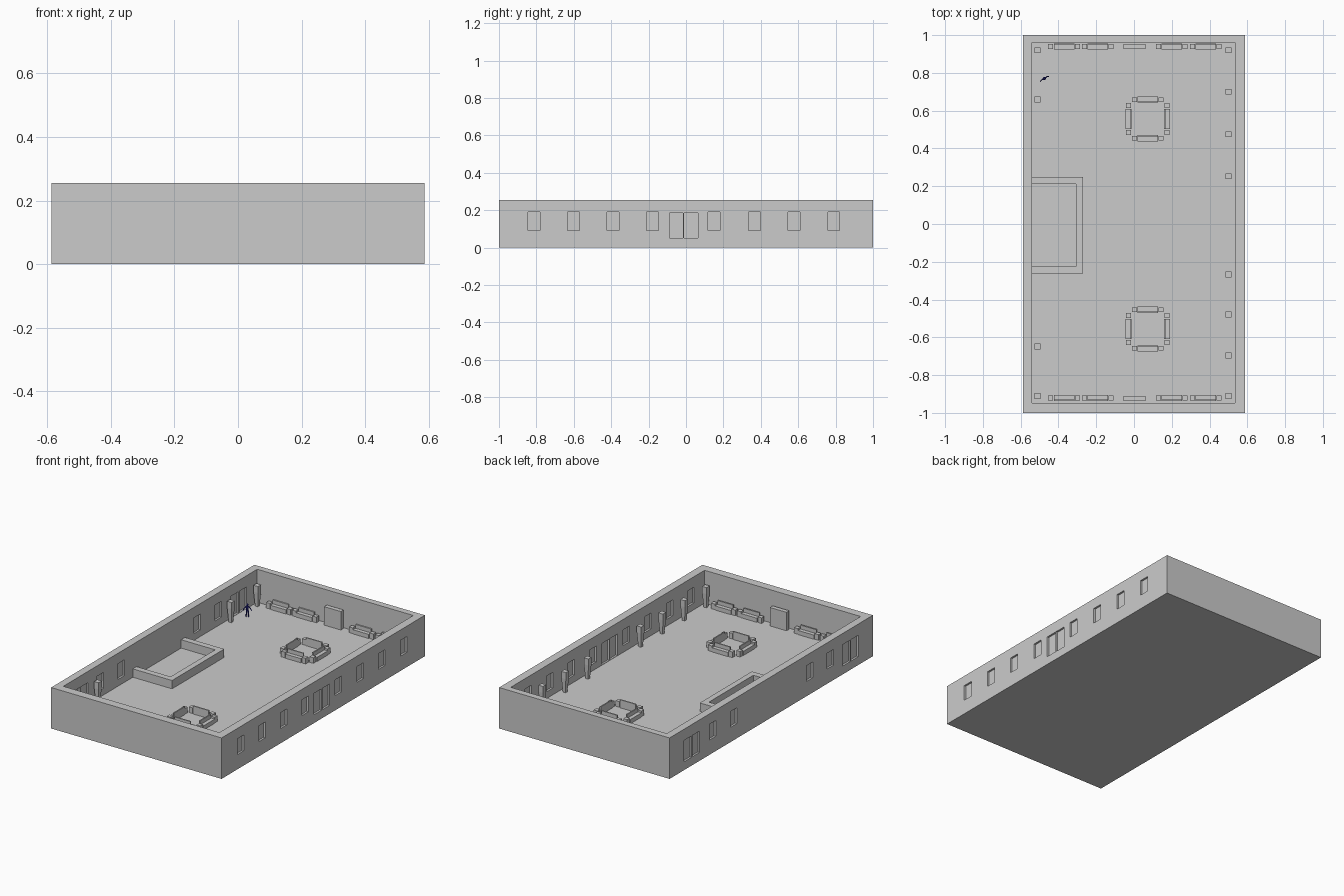
import bpy, bmesh, math
from mathutils import Matrix, Vector

if "Cube" in bpy.data.objects:
    bpy.data.objects.remove(bpy.data.objects["Cube"])

FLOOR = 0.05


def make(name, bm, mat=None):
    bmesh.ops.recalc_face_normals(bm, faces=bm.faces)
    me = bpy.data.meshes.new(name)
    bm.to_mesh(me)
    bm.free()
    ob = bpy.data.objects.new(name, me)
    bpy.context.collection.objects.link(ob)
    if mat:
        me.materials.append(mat)
    return ob


def add_box(bm, x0, x1, y0, y1, z0, z1):
    m = Matrix.Translation(((x0 + x1) / 2, (y0 + y1) / 2, (z0 + z1) / 2))
    m = m @ Matrix.Diagonal((x1 - x0, y1 - y0, z1 - z0, 1))
    return bmesh.ops.create_cube(bm, size=1, matrix=m)["verts"]


def box(name, *dims):
    bm = bmesh.new()
    add_box(bm, *dims)
    return make(name, bm)


def cut(ob, cutter):
    cutter.hide_render = True
    mod = ob.modifiers.new("cut", "BOOLEAN")
    mod.operation = "DIFFERENCE"
    mod.solver = "EXACT"
    mod.object = cutter
    bpy.context.view_layer.objects.active = ob
    bpy.ops.object.modifier_apply(modifier=mod.name)
    bpy.data.objects.remove(cutter)


# Open-topped building shell with a raised floor
shell = box("building_shell", -0.587, 0.587, -1, 1, 0, 0.255)
cut(shell, box("room_cutter", -0.54, 0.535, -0.947, 0.96, FLOOR, 0.4))

# Recessed windows and double doors, on both faces of each long wall
D = 0.012
bm = bmesh.new()


def recess(xa, xb, y, w, z0, z1):
    for x in (xa, xb):
        add_box(bm, x - D, x + D, y - w / 2, y + w / 2, z0, z1)


right, left = (0.587, 0.535), (-0.587, -0.54)
for y in (-0.812, -0.602, -0.39, -0.178, 0.15, 0.365, 0.577, 0.79):
    recess(*right, y, 0.064, 0.092, 0.19)
for y in (-0.582, -0.377, 0.37, 0.577):
    recess(*left, y, 0.064, 0.092, 0.19)
for wall, y in ((right, -0.013), (left, 0.78), (left, -0.78)):
    for s in (-1, 1):
        recess(*wall, y + s * 0.04, 0.073, 0.052, 0.185)
cut(shell, make("opening_cutter", bm))

# U-shaped counter against the left wall
bm = bmesh.new()
pts = [(-0.54, -0.263), (-0.27, -0.263), (-0.27, 0.25), (-0.54, 0.25),
       (-0.54, 0.212), (-0.306, 0.212), (-0.306, -0.226), (-0.54, -0.226)]
face = bm.faces.new([bm.verts.new((x, y, FLOOR)) for x, y in pts])
top = bmesh.ops.extrude_face_region(bm, geom=[face])["geom"]
bmesh.ops.translate(bm, vec=(0, 0, 0.052), verts=[v for v in top if isinstance(v, bmesh.types.BMVert)])
make("counter", bm)


# Tapered display stands along the long walls
def stand(x, y):
    bm = bmesh.new()
    rings = []
    for z, h in ((FLOOR, 0.009), (0.14, 0.0155), (0.18, 0.0155)):
        rings.append([bm.verts.new((x + a * h, y + b * h, z))
                      for a, b in ((-1, -1), (1, -1), (1, 1), (-1, 1))])
    for lo, hi in zip(rings, rings[1:]):
        for i in range(4):
            j = (i + 1) % 4
            bm.faces.new((lo[i], lo[j], hi[j], hi[i]))
    bm.faces.new(rings[0])
    bm.faces.new(rings[-1])
    make("display_stand", bm)


for y in (0.92, 0.66, -0.648, -0.91):
    stand(-0.511, y)
for y in (0.92, 0.7, 0.475, 0.253, -0.267, -0.48, -0.697, -0.91):
    stand(0.5, y)


# Sofa with separate arms; unrotated it faces -y with its back at +y
def sofa(x, y, angle):
    bm = bmesh.new()
    add_box(bm, -0.054, 0.054, -0.016, 0.016, FLOOR, 0.076)
    add_box(bm, -0.054, 0.054, 0.008, 0.016, 0.076, 0.1)
    for s in (-1, 1):
        add_box(bm, s * 0.071 - 0.013, s * 0.071 + 0.013, -0.013, 0.013, FLOOR, 0.085)
    bm.transform(Matrix.Translation((x, y, 0)) @ Matrix.Rotation(angle, 4, "Z"))
    make("sofa", bm)


# Sofas along the end walls
for x in (-0.37, -0.192, 0.2, 0.38):
    sofa(x, 0.939, 0)
    sofa(x, -0.922, math.pi)

# Sofas in outward-facing squares on the floor
for cy in (0.556, -0.556):
    for i in range(4):
        a = i * math.pi / 2
        sofa(0.073 + 0.102 * math.sin(a), cy - 0.102 * math.cos(a), a)

# Cabinets at the middle of the end walls
box("back_cabinet", -0.055, 0.06, 0.926, 0.953, FLOOR, 0.165)
box("front_cabinet", -0.055, 0.06, -0.937, -0.91, FLOOR, 0.165)

# Small standing figure
navy = bpy.data.materials.new("navy")
navy.diffuse_color = (0.02, 0.02, 0.3, 1)
navy.use_nodes = True
navy.node_tree.nodes["Principled BSDF"].inputs["Base Color"].default_value = navy.diffuse_color
bm = bmesh.new()


def limb(a, b, r0, r1):
    a, b = Vector(a), Vector(b)
    d = b - a
    m = Matrix.Translation((a + b) / 2) @ d.to_track_quat("Z", "Y").to_matrix().to_4x4()
    bmesh.ops.create_cone(bm, cap_ends=True, segments=8, radius1=r0, radius2=r1, depth=d.length, matrix=m)


limb((0, 0, 0.036), (0, 0, 0.066), 0.006, 0.009)
limb((0, 0, 0.066), (0, 0, 0.072), 0.003, 0.003)
bmesh.ops.create_icosphere(bm, subdivisions=2, radius=0.006, matrix=Matrix.Translation((0, 0, 0.076)))
for s in (-1, 1):
    limb((s * 0.004, 0, 0.04), (s * 0.007, 0, 0), 0.004, 0.0025)
    limb((s * 0.007, 0, 0.063), (s * 0.018, 0.002, 0.05), 0.003, 0.0025)
    limb((s * 0.018, 0.002, 0.05), (s * 0.026, -0.004, 0.038), 0.0025, 0.002)
bm.transform(Matrix.Translation((-0.475, 0.77, FLOOR)) @ Matrix.Rotation(math.radians(32), 4, "Z"))
make("standing_figure", bm, navy)
